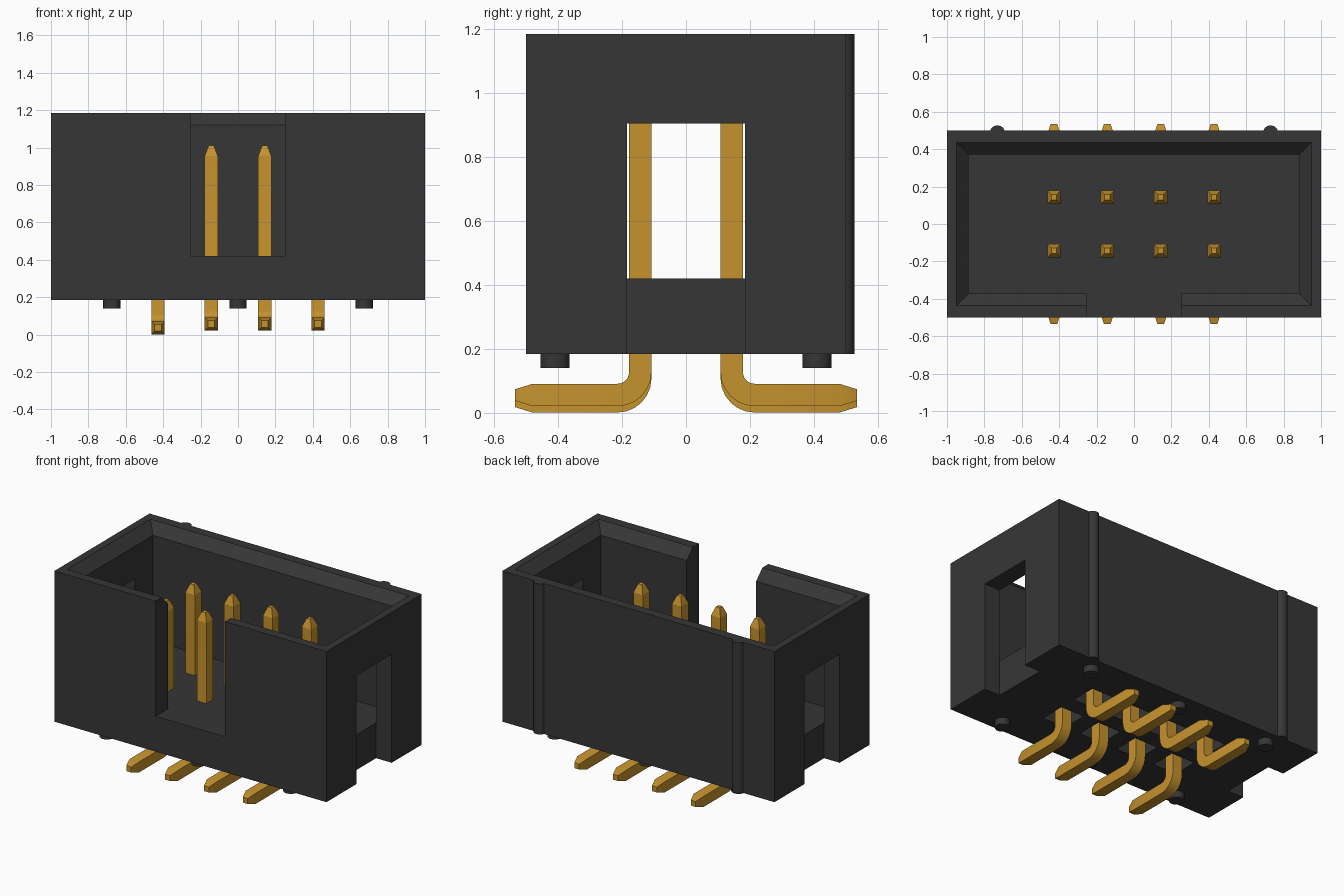
import bpy, bmesh, math

if "Cube" in bpy.data.objects:
    bpy.data.objects.remove(bpy.data.objects["Cube"])


def material(name, rgb):
    m = bpy.data.materials.new(name)
    m.use_nodes = True
    m.diffuse_color = (*rgb, 1)
    m.node_tree.nodes["Principled BSDF"].inputs["Base Color"].default_value = (*rgb, 1)
    return m


black = material("black plastic", (0.037, 0.037, 0.037))
gold = material("gold metal", (0.56, 0.29, 0.027))


def loft(name, rings, mat):
    """Skin equal-sized rings of points into a closed solid."""
    bm = bmesh.new()
    loops = [[bm.verts.new(p) for p in ring] for ring in rings]
    n = len(loops[0])
    for a, b in zip(loops, loops[1:]):
        for i in range(n):
            j = (i + 1) % n
            bm.faces.new((a[i], a[j], b[j], b[i]))
    bm.faces.new(loops[0])
    bm.faces.new(loops[-1])
    bmesh.ops.recalc_face_normals(bm, faces=bm.faces)
    me = bpy.data.meshes.new(name)
    bm.to_mesh(me)
    bm.free()
    me.materials.append(mat)
    ob = bpy.data.objects.new(name, me)
    bpy.context.collection.objects.link(ob)
    return ob


def rect(x0, x1, y0, y1, z):
    return [(x0, y0, z), (x1, y0, z), (x1, y1, z), (x0, y1, z)]


def box(name, x0, x1, y0, y1, z0, z1):
    return loft(name, [rect(x0, x1, y0, y1, z) for z in (z0, z1)], black)


def cut(target, cutter):
    cutter.hide_render = True
    mod = target.modifiers.new("cut", "BOOLEAN")
    mod.operation, mod.solver, mod.object = "DIFFERENCE", "EXACT", cutter
    bpy.context.view_layer.objects.active = target
    bpy.ops.object.modifier_apply(modifier=mod.name)
    bpy.data.objects.remove(cutter)


def cylinder(name, x, y, r, z0, z1):
    bpy.ops.mesh.primitive_cylinder_add(vertices=32, radius=r, depth=z1 - z0,
                                        location=(x, y, (z0 + z1) / 2))
    ob = bpy.context.object
    ob.name = name
    ob.data.materials.append(black)
    bpy.ops.object.shade_smooth_by_angle()


BASE, FLOOR, TOP = 0.185, 0.42, 1.185
COLUMNS = (-0.428, -0.143, 0.143, 0.428)
ROW = 0.143

# Shroud with a bevelled mouth, key notch and end windows
shroud = box("shroud", -1, 1, -0.5, 0.5, BASE, TOP)
mouth = [(0.885, 0.372, FLOOR), (0.885, 0.372, 1.12), (0.97, 0.457, 1.205)]
cut(shroud, loft("cavity", [rect(-x, x, -y, y, z) for x, y, z in mouth], black))
cut(shroud, box("key_notch", -0.255, 0.255, -0.6, -0.3, FLOOR, 1.3))
for s in (-1, 1):
    cut(shroud, box("end_window", *sorted((s * 0.8, s * 1.1)), -0.185, 0.185, FLOOR, 0.905))
    cut(shroud, box("end_recess", *sorted((s * 0.885, s * 1.1)), -0.185, 0.185, 0.1, 0.6))

# Pockets under the base around each pin
for x in COLUMNS:
    for y in (-ROW, ROW):
        cut(shroud, box("pin_pocket", x - 0.085, x + 0.085, y - 0.085, y + 0.085, 0.1, 0.27))

# Back ribs and standoff feet
for x in (-0.73, 0.73):
    cylinder("back_rib", x, 0.487, 0.04, BASE, TOP)
for x in (-0.675, 0, 0.675):
    for y in (-0.41, 0.41):
        cylinder("standoff_foot", x, y, 0.046, 0.14, BASE + 0.01)


def pin(x, side, drop):
    """Square pin: pointed top, bend, and pointed foot reaching outward."""
    half, radius = 0.035, 0.072
    foot_z = 0.056 - drop
    # Each station: y, z, angle of travel from straight down, half width
    path = [(ROW, 1.01, 0, 0.014), (ROW, 0.995, 0, 0.02), (ROW, 0.955, 0, half)]
    for i in range(7):
        a = math.pi / 2 * i / 6
        path.append((ROW + radius * (1 - math.cos(a)),
                     foot_z + radius * (1 - math.sin(a)), a, half))
    path += [(0.48, foot_z, math.pi / 2, half), (0.535, foot_z, math.pi / 2, 0.018)]
    rings = []
    for y, z, a, h in path:
        ny, nz = math.cos(a) * h, math.sin(a) * h
        rings.append([(x + sx * h, side * (y + sn * ny), z + sn * nz)
                      for sx, sn in ((-1, -1), (1, -1), (1, 1), (-1, 1))])
    ob = loft("contact_pin", rings, gold)
    bpy.ops.object.select_all(action="DESELECT")
    ob.select_set(True)
    bpy.context.view_layer.objects.active = ob
    bpy.ops.object.shade_smooth_by_angle(angle=math.radians(18))


# Two rows of contact pins; the first column sits slightly lower
for x in COLUMNS:
    for side in (-1, 1):
        pin(x, side, 0.02 if x == COLUMNS[0] else 0)
